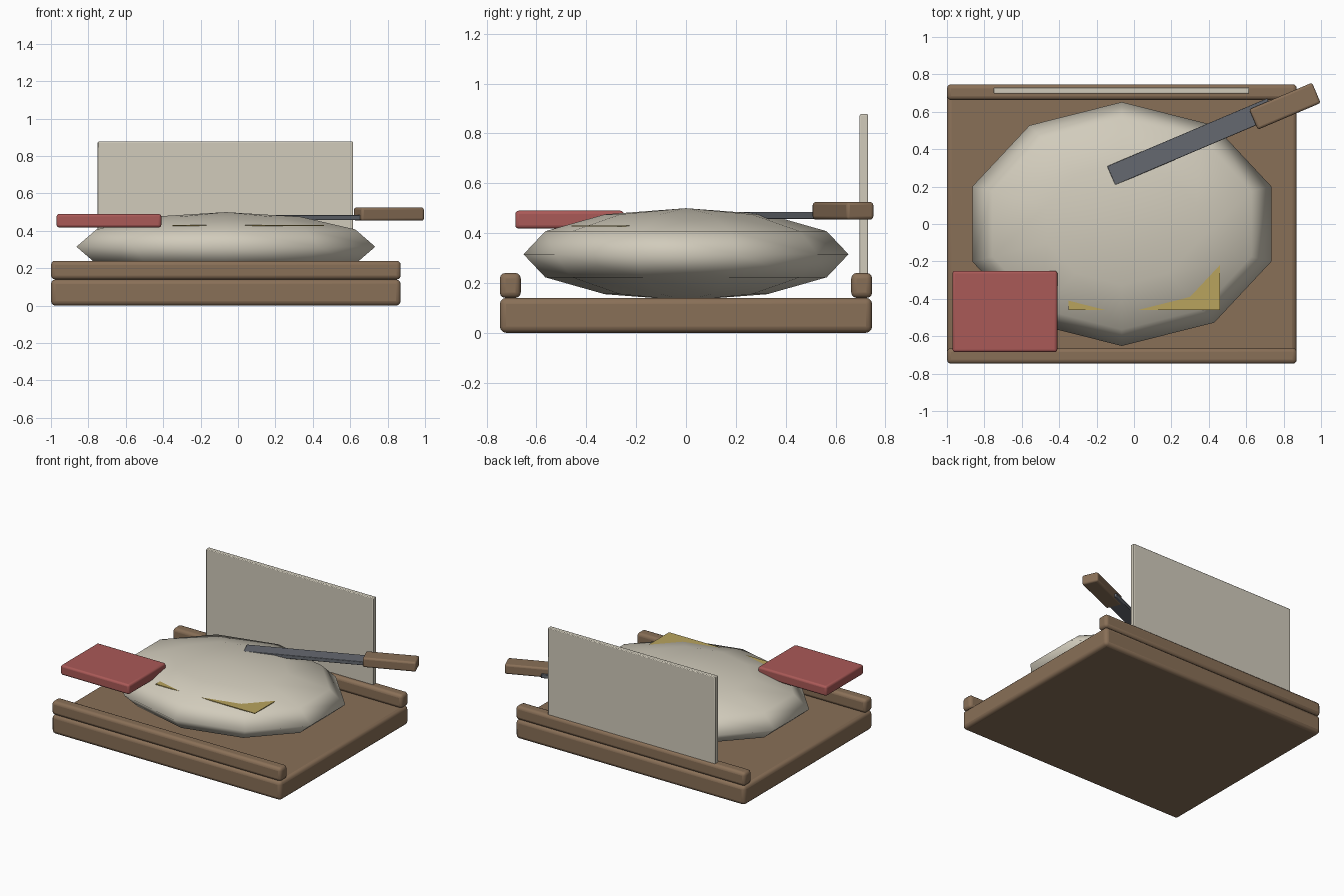
import bpy, math

if "Cube" in bpy.data.objects:
    bpy.data.objects.remove(bpy.data.objects["Cube"])


def material(name, rgb):
    m = bpy.data.materials.new(name)
    m.diffuse_color = (*rgb, 1)
    m.use_nodes = True
    m.node_tree.nodes["Principled BSDF"].inputs["Base Color"].default_value = m.diffuse_color
    return m


WOOD = material("wood", (0.25, 0.16, 0.095))
CREAM = material("cream", (0.64, 0.60, 0.50))
STEEL = material("steel", (0.13, 0.14, 0.16))
RED = material("red_cloth", (0.40, 0.10, 0.095))
YELLOW = material("yellow_sheet", (0.48, 0.37, 0.11))


def box(name, x, y, z, mat, bevel=0.0, segments=3, angle=0.0):
    """Bevelled box from (min, max) ranges, turned about its own centre."""
    bpy.ops.mesh.primitive_cube_add(size=1)
    ob = bpy.context.object
    ob.name = name
    ob.scale = [r[1] - r[0] for r in (x, y, z)]
    bpy.ops.object.transform_apply(location=False, rotation=False, scale=True)
    ob.location = [(r[0] + r[1]) / 2 for r in (x, y, z)]
    ob.rotation_euler.z = angle
    ob.data.materials.append(mat)
    if bevel:
        b = ob.modifiers.new("bevel", 'BEVEL')
        b.width, b.segments = bevel, segments
        bpy.ops.object.shade_smooth_by_angle(angle=math.radians(35))
    return ob


def around(c, length):
    return (c - length / 2, c + length / 2)


# Wooden base with a rail along the front and back
box("base_board", (-1, 0.87), (-0.747, 0.747), (0, 0.14), WOOD, 0.025)
for name, side in (("front_rail", -1), ("back_rail", 1)):
    box(name, (-1, 0.87), around(side * 0.705, 0.084), (0.14, 0.24), WOOD, 0.022)

# Upright panel standing on the back rail
box("back_panel", (-0.75, 0.615), (0.697, 0.731), (0.2, 0.877), CREAM, 0.005, 2)

# Low-poly rounded mound
bpy.ops.mesh.primitive_uv_sphere_add(segments=10, ring_count=6, radius=1,
                                     location=(-0.065, 0, 0.315))
mound = bpy.context.object
mound.name = "mound"
mound.scale = (0.84, 0.652, 0.185)
bpy.ops.object.transform_apply(location=False, rotation=False, scale=True)
bpy.ops.object.shade_smooth()
mound.data.materials.append(CREAM)

# Thin sheet showing through the mound
box("yellow_sheet", (-0.35, 0.46), (-0.46, 0.16), (0.426, 0.431), YELLOW)

# Folded cloth on the front left corner
box("folded_cloth", (-0.97, -0.41), (-0.685, -0.25), (0.418, 0.49), RED, 0.014)

# Knife lying across the back right
turn = math.radians(23)
box("knife_blade", around(0.306, 0.93), around(0.44, 0.11), (0.457, 0.484),
    STEEL, 0.004, 2, turn)
box("knife_handle", around(0.807, 0.365), around(0.63, 0.118), (0.454, 0.525),
    WOOD, 0.013, 3, turn)
